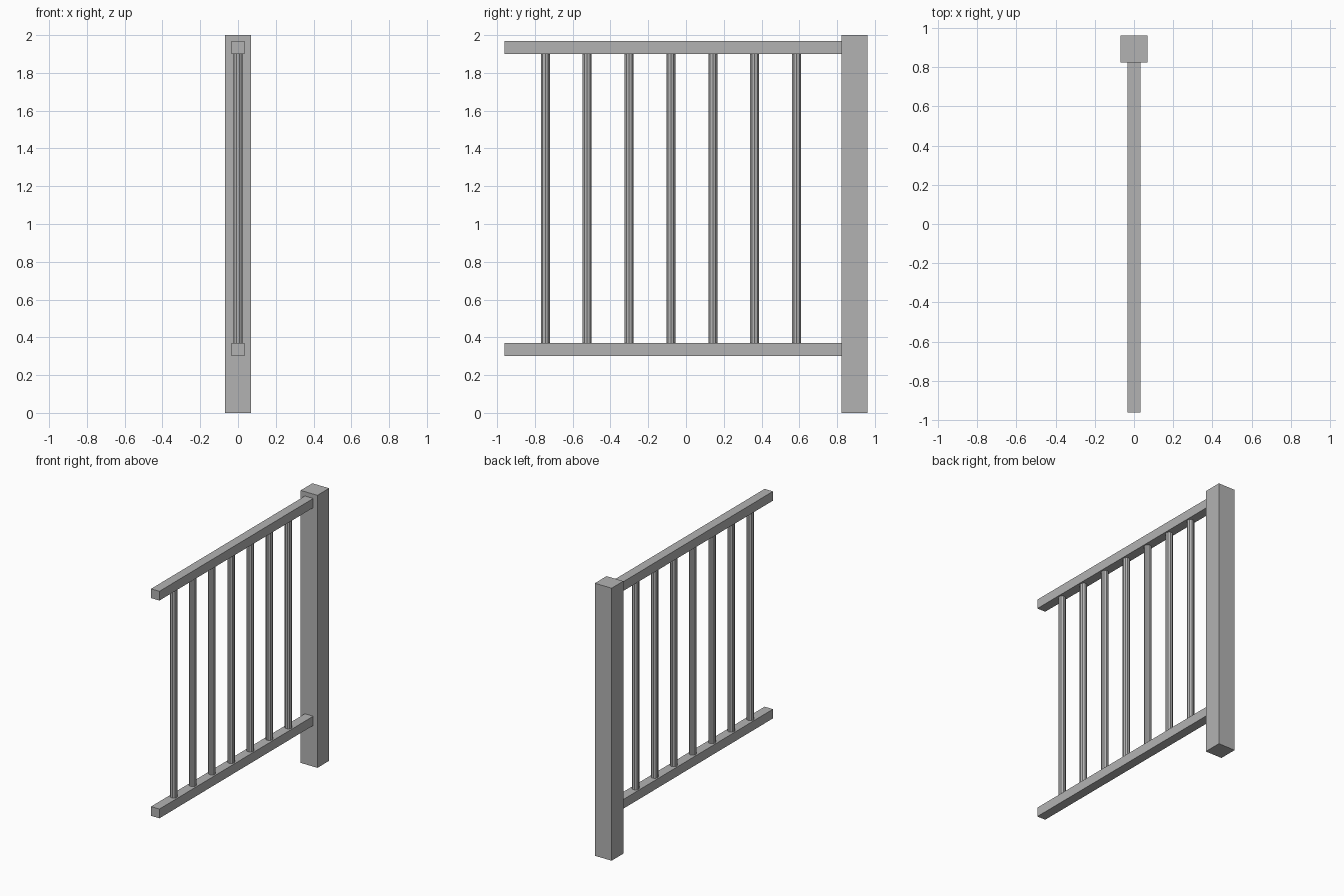
import bpy
import math

cube = bpy.data.objects.get("Cube")
if cube:
    bpy.data.objects.remove(cube, do_unlink=True)

# Single painted grey finish
grey = bpy.data.materials.new("grey_paint")
grey.use_nodes = True
COLOUR = (0.45, 0.45, 0.45, 1)
grey.diffuse_color = COLOUR
grey.node_tree.nodes["Principled BSDF"].inputs["Base Color"].default_value = COLOUR


def finish(name):
    obj = bpy.context.object
    obj.name = name
    obj.data.materials.append(grey)
    return obj


def box(name, low, high):
    centre = [(a + b) / 2 for a, b in zip(low, high)]
    bpy.ops.mesh.primitive_cube_add(size=1, location=centre)
    obj = finish(name)
    obj.scale = [b - a for a, b in zip(low, high)]
    bpy.ops.object.transform_apply(location=False, rotation=False, scale=True)


# End post
POST = 0.068
POST_FRONT = 0.824
box("end_post", (-POST, POST_FRONT, 0), (POST, 0.96, 2))

# Horizontal rails butting against the post
RAIL = 0.034
LOW_TOP, HIGH_BOTTOM = 0.37, 1.90
box("bottom_rail", (-RAIL, -0.96, 0.302), (RAIL, POST_FRONT, LOW_TOP))
box("top_rail", (-RAIL, -0.96, HIGH_BOTTOM), (RAIL, POST_FRONT, 1.968))

# Evenly spaced faceted balusters
for i in range(7):
    bpy.ops.mesh.primitive_cylinder_add(
        vertices=10, radius=0.025, depth=HIGH_BOTTOM - LOW_TOP,
        location=(0, -0.745 + i * 0.2217, (HIGH_BOTTOM + LOW_TOP) / 2),
        rotation=(0, 0, math.pi / 2))
    finish(f"baluster_{i + 1}")
